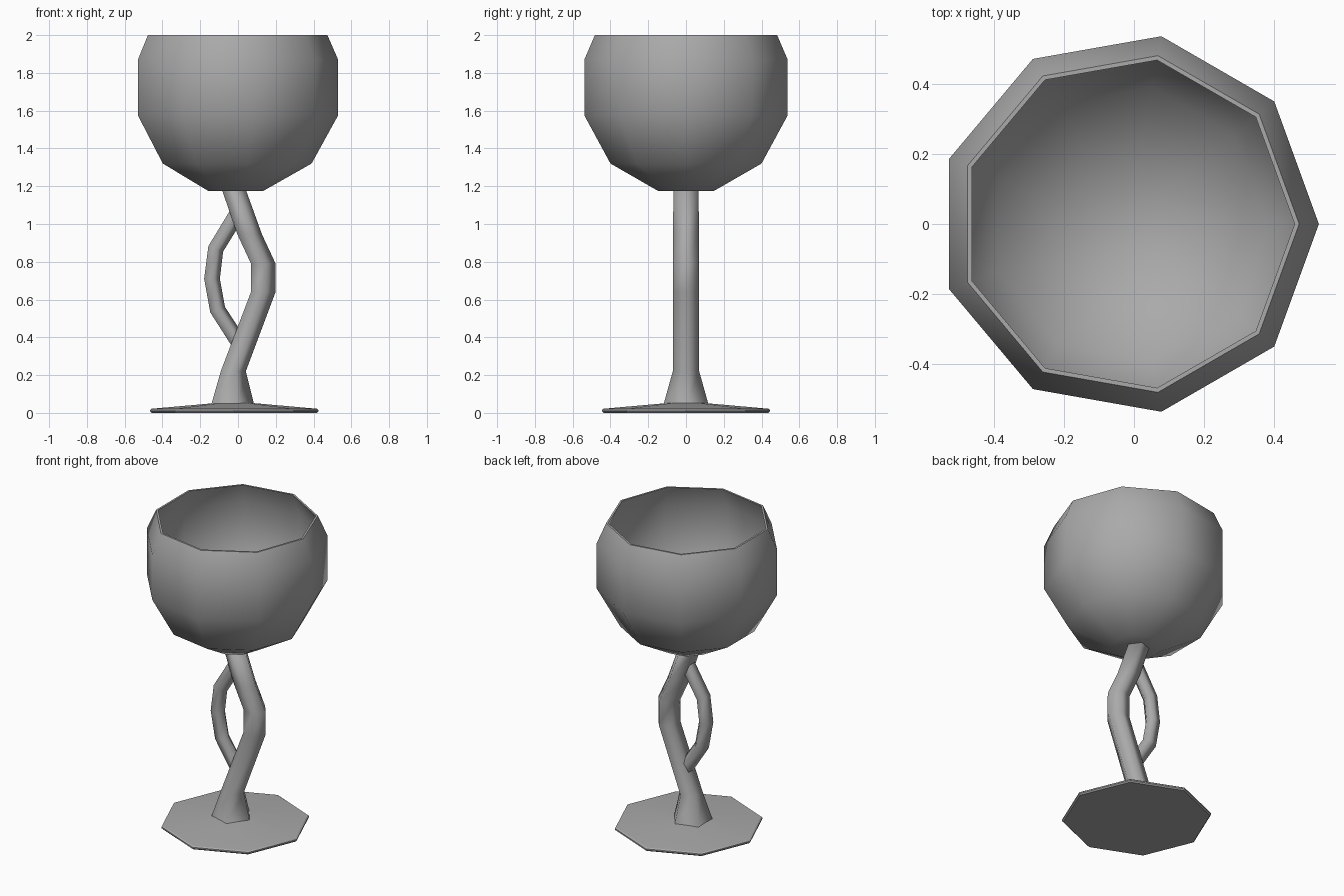
import bpy, bmesh
from math import cos, sin, pi, radians

cube = bpy.data.objects.get("Cube")
if cube:
    bpy.data.objects.remove(cube)

GREY = (0.4, 0.4, 0.4, 1)
grey = bpy.data.materials.new("plain grey")
grey.use_nodes = True
grey.diffuse_color = GREY
grey.node_tree.nodes["Principled BSDF"].inputs["Base Color"].default_value = GREY


def loft(name, sides, rings, sharp_angle):
    """Skin rings given as (centre x, z, radius, tilt in degrees), capping both ends."""
    bm = bmesh.new()
    loops = []
    for cx, z, r, tilt in rings:
        t = radians(tilt)
        angles = [2 * pi * i / sides for i in range(sides)]
        loops.append([bm.verts.new((cx + r * cos(a) * cos(t), r * sin(a),
                                    z + r * cos(a) * sin(t))) for a in angles])
    for low, high in zip(loops, loops[1:]):
        for i in range(sides):
            j = (i + 1) % sides
            bm.faces.new((low[i], low[j], high[j], high[i]))
    bm.faces.new(loops[0][::-1])
    bm.faces.new(loops[-1])
    bmesh.ops.recalc_face_normals(bm, faces=bm.faces)
    mesh = bpy.data.meshes.new(name)
    bm.to_mesh(mesh)
    bm.free()
    mesh.materials.append(grey)
    obj = bpy.data.objects.new(name, mesh)
    bpy.context.collection.objects.link(obj)
    bpy.ops.object.select_all(action='DESELECT')
    obj.select_set(True)
    bpy.context.view_layer.objects.active = obj
    bpy.ops.object.shade_smooth_by_angle(angle=radians(sharp_angle))
    return obj


# Nine-sided bowl: outer wall up to the rim, then the inner wall down to the floor
bowl_profile = [(0.15, 1.175), (0.406, 1.32), (0.5465, 1.575), (0.5465, 1.87), (0.49, 2.0),
                (0.477, 2.0), (0.534, 1.867), (0.534, 1.58), (0.398, 1.332), (0.145, 1.188)]
loft("bowl", 9, [(-0.0165, z, r, 0) for r, z in bowl_profile], 60)

# Shallow eight-sided foot
foot_profile = [(0.437, 0.0), (0.445, 0.008), (0.445, 0.016), (0.437, 0.022), (0.1, 0.052)]
loft("foot", 8, [(-0.02, z, r, 0) for r, z in foot_profile], 30)

# Bent main stem, flared where it meets the foot
loft("stem", 5, [(-0.04, 0.045, 0.125, 0), (-0.032, 0.22, 0.0735, 0), (0.127, 0.64, 0.072, 0),
                 (0.127, 0.79, 0.072, 0), (0.055, 0.945, 0.072, 0), (-0.028, 1.18, 0.07, 0)], 80)

# Thin side branch leaving and rejoining the stem
loft("side_branch", 5, [(0.004, 0.365, 0.046, 33), (-0.112, 0.545, 0.046, 20),
                        (-0.142, 0.71, 0.046, 0), (-0.122, 0.87, 0.046, -20),
                        (0.002, 1.073, 0.046, -33)], 80)
